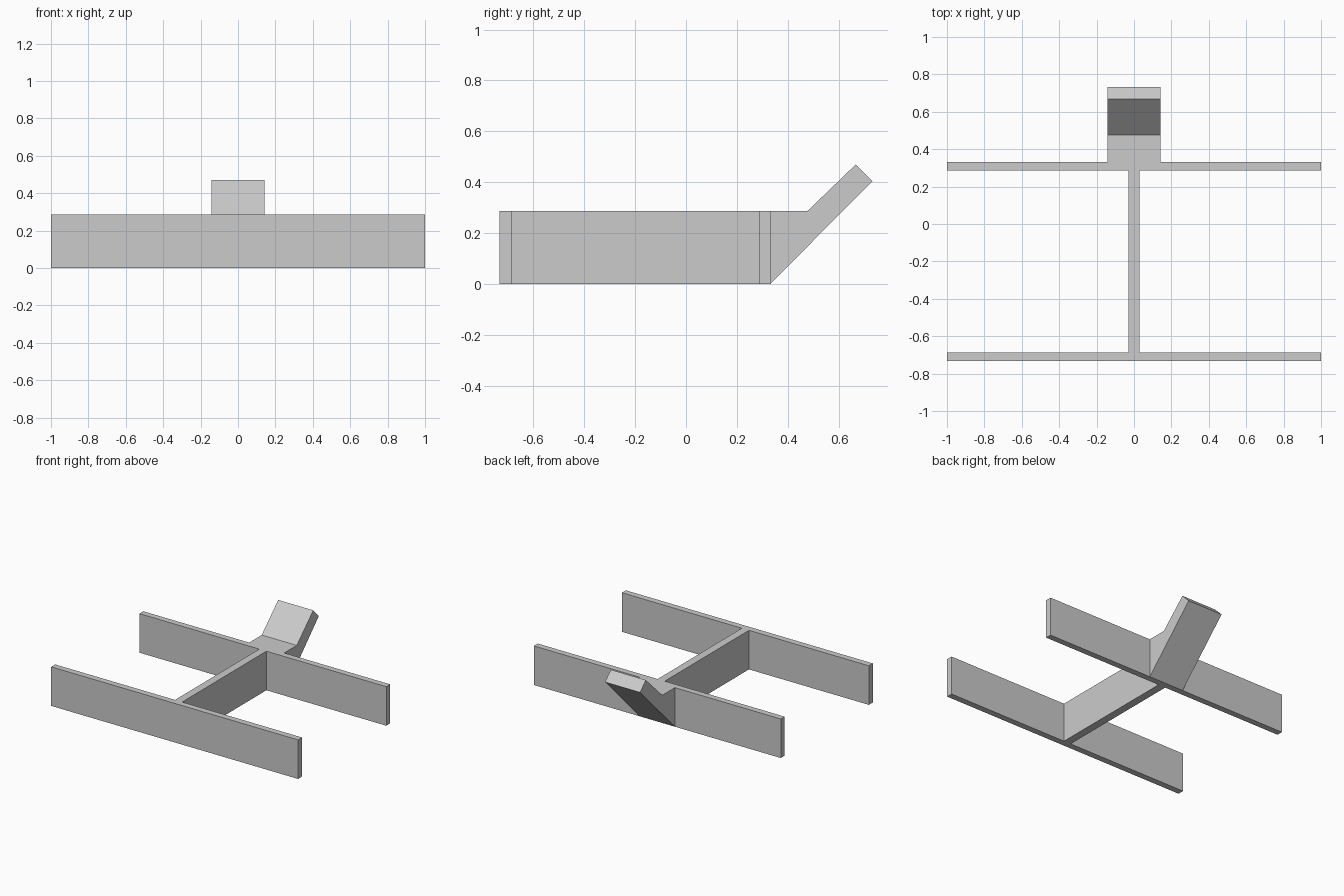
import bpy
import bmesh
from mathutils import Vector

cube = bpy.data.objects.get("Cube")
if cube:
    bpy.data.objects.remove(cube, do_unlink=True)

grey = bpy.data.materials.new("plain grey")
grey.use_nodes = True
colour = (0.6, 0.6, 0.6, 1)
grey.diffuse_color = colour
grey.node_tree.nodes["Principled BSDF"].inputs["Base Color"].default_value = colour


def extrude_profile(name, points, direction):
    """Make a solid by sweeping a closed outline along a direction."""
    bm = bmesh.new()
    face = bm.faces.new([bm.verts.new(p) for p in points])
    swept = bmesh.ops.extrude_face_region(bm, geom=[face], use_keep_orig=True)
    verts = [v for v in swept["geom"] if isinstance(v, bmesh.types.BMVert)]
    bmesh.ops.translate(bm, verts=verts, vec=Vector(direction))
    bmesh.ops.recalc_face_normals(bm, faces=bm.faces)
    mesh = bpy.data.meshes.new(name)
    bm.to_mesh(mesh)
    bm.free()
    mesh.materials.append(grey)
    obj = bpy.data.objects.new(name, mesh)
    bpy.context.collection.objects.link(obj)
    return obj


height = 0.286
front, front_inner = -0.733, -0.687
back_inner, back = 0.287, 0.332
web = 0.029
bracket = 0.142

# Two long plates joined by a central web, as one I-shaped outline
half = [(1, front), (1, front_inner), (web, front_inner),
        (web, back_inner), (1, back_inner), (1, back)]
outline = half + [(-x, y) for x, y in reversed(half)]
extrude_profile("plate_frame", [(x, y, 0) for x, y in outline], (0, 0, height))

# Angled bracket rising behind the rear plate
side = [(back, 0), (0.733, 0.404), (0.668, 0.47), (0.477, height), (back, height)]
extrude_profile("angled_bracket", [(-bracket, y, z) for y, z in side], (2 * bracket, 0, 0))
